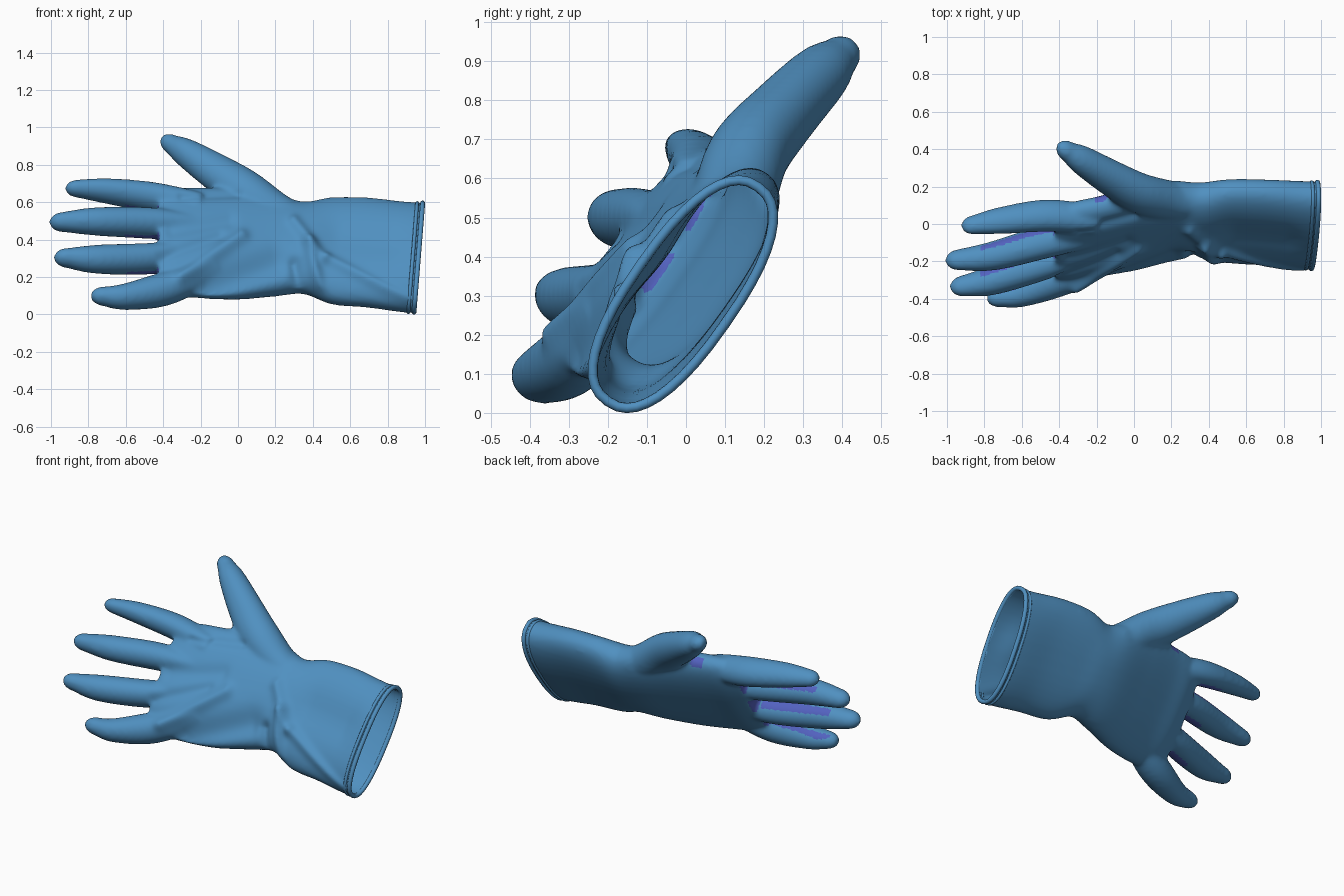
import bpy, bmesh, math
from mathutils import Vector

if "Cube" in bpy.data.objects:
    bpy.data.objects.remove(bpy.data.objects["Cube"])

A = math.radians(35)
W = Vector((0, math.sin(A), math.cos(A)))     # across the hand, little finger to thumb
F = Vector((0, -math.cos(A), math.sin(A)))    # out of the palm side
N = 40


def material(name, rgb):
    m = bpy.data.materials.new(name)
    m.diffuse_color = (*rgb, 1)
    m.use_nodes = True
    m.node_tree.nodes["Principled BSDF"].inputs["Base Color"].default_value = m.diffuse_color
    return m


blue = material("glove_blue", (0.08, 0.28, 0.53))
violet = material("violet_patch", (0.085, 0.12, 0.52))


def ring(c, u, v, a, b, power=2.0):
    """Super-ellipse around c with half axes a along u and b along v."""
    pts = []
    for i in range(N):
        t = 2 * math.pi * i / N
        ct, st = math.cos(t), math.sin(t)
        pts.append(c + u * a * math.copysign(abs(ct) ** (2 / power), ct)
                   + v * b * math.copysign(abs(st) ** (2 / power), st))
    return pts


def spline(keys, steps=6):
    """Catmull-Rom through tuples of numbers."""
    k = [keys[0]] + keys + [keys[-1]]
    out = []
    for i in range(1, len(k) - 2):
        for s in range(steps):
            t = s / steps
            out.append([0.5 * (2 * p1 + (p2 - p0) * t + (2 * p0 - 5 * p1 + 4 * p2 - p3) * t * t
                               + (3 * p1 - p0 - 3 * p2 + p3) * t ** 3)
                        for p0, p1, p2, p3 in zip(*k[i - 1:i + 3])])
    return out + [list(keys[-1])]


def loft(bm, rings):
    rows = [[bm.verts.new(p) for p in r] for r in rings]
    for r0, r1 in zip(rows, rows[1:]):
        for i in range(N):
            j = (i + 1) % N
            bm.faces.new((r0[i], r0[j], r1[j], r1[i]))
    bm.faces.new(rows[0][::-1])
    bm.faces.new(rows[-1])


def finger(bm, keys):
    """keys: x, y, z, half width, half thickness; the last key is the tip."""
    tip, r = Vector(keys[-1][:3]), keys[-1][3]
    d = (tip - Vector(keys[-2][:3])).normalized()
    keys = keys[:-1] + [(*(tip - d * r * 1.5), *keys[-1][3:])]
    path = spline(keys)
    rings = []
    for i, p in enumerate(path):
        a, b = path[max(i - 1, 0)], path[min(i + 1, len(path) - 1)]
        t = (Vector(b[:3]) - Vector(a[:3])).normalized()
        u = (W - t * W.dot(t)).normalized()
        v = t.cross(u)
        rings.append(ring(Vector(p[:3]), u, v, p[3], p[4]))
    for k in range(1, 7):                      # rounded fingertip
        q = k / 6.3 * math.pi / 2
        rings.append(ring(Vector(p[:3]) + t * r * 1.5 * math.sin(q), u, v,
                          p[3] * math.cos(q), p[4] * math.cos(q)))
    loft(bm, rings)


# Hand and cuff: x, centre y, centre z, half width, half thickness
SECTIONS = [(1.08, -0.01, 0.30, 0.335, 0.135), (0.90, -0.005, 0.306, 0.342, 0.132),
            (0.70, 0.008, 0.330, 0.342, 0.122), (0.50, 0.015, 0.340, 0.332, 0.12),
            (0.35, 0.02, 0.356, 0.28, 0.128), (0.20, 0.012, 0.37, 0.315, 0.126),
            (0.0, -0.033, 0.376, 0.347, 0.116), (-0.2, -0.08, 0.382, 0.348, 0.106),
            (-0.33, -0.10, 0.39, 0.335, 0.10), (-0.42, -0.115, 0.40, 0.29, 0.08)]
FINGERS = [
    [(-.2, .02, .58, .07, .08), (-.45, .045, .625, .076, .092), (-.7, .02, .66, .063, .078), (-.925, -.015, .678, .045, .055)],
    [(-.2, -.05, .46, .06, .08), (-.45, -.09, .487, .08, .092), (-.75, -.17, .497, .075, .08), (-1.01, -.2, .493, .052, .06)],
    [(-.2, -.12, .34, .06, .08), (-.45, -.2, .3, .08, .092), (-.75, -.3, .295, .077, .08), (-.985, -.345, .305, .052, .06)],
    [(-.12, -.2, .24, .06, .07), (-.38, -.29, .14, .09, .092), (-.6, -.37, .095, .07, .076), (-.79, -.405, .098, .052, .056)],
    # thumb
    [(.36, .11, .48, .08, .09), (.20, .125, .55, .105, .105), (.04, .16, .66, .116, .104),
     (-.12, .245, .763, .102, .092), (-.28, .343, .866, .076, .078), (-.41, .424, .943, .053, .056)],
]

bm = bmesh.new()
loft(bm, [ring(Vector(s[:3]), W, F, s[3], s[4], 2.4) for s in spline(SECTIONS)])
for f in FINGERS:
    finger(bm, f)
bmesh.ops.recalc_face_normals(bm, faces=bm.faces)
mesh = bpy.data.meshes.new("glove")
bm.to_mesh(mesh)
glove = bpy.data.objects.new("glove", mesh)
bpy.context.collection.objects.link(glove)
bpy.context.view_layer.objects.active = glove
glove.select_set(True)

# Fuse the parts into one skin
rm = glove.modifiers.new("fuse", 'REMESH')
rm.mode = 'VOXEL'
rm.voxel_size = 0.012
sm = glove.modifiers.new("soften", 'SMOOTH')
sm.factor, sm.iterations = 0.5, 12
for m in ("fuse", "soften"):
    bpy.ops.object.modifier_apply(modifier=m)

# Folds on the palm side: x0, z0, x1, z1, width, height
FOLDS = [(-.30, .20, .02, .42, .035, .025), (-.15, .15, .2, .28, .08, -.04),
         (.30, .50, .46, .30, .03, .022), (.38, .38, .43, .14, .035, .035),
         (.48, .30, .90, .08, .03, .02), (.55, .42, .80, .40, .10, -.02),
         (.30, .28, .32, .16, .03, -.03), (-.35, .45, -.05, .50, .04, -.014),
         (-.40, .31, -.1, .42, .03, -.012), (-.3, .63, 0, .64, .02, -.012)]
bm = bmesh.new()
bm.from_mesh(glove.data)
bm.normal_update()
for v in bm.verts:
    k = max(0, v.normal.dot(F))
    if k == 0:
        continue
    p, move = Vector((v.co.x, v.co.z)), 0
    for x0, z0, x1, z1, wid, amp in FOLDS:
        a, d = Vector((x0, z0)), Vector((x1 - x0, z1 - z0))
        t = min(1, max(0, (p - a).dot(d) / d.length_squared))
        move += amp * math.exp(-((p - a - d * t).length / wid) ** 2)
    v.co += F * move * k

# Slanted cuff opening
cut = Vector((1, 0, -0.08)).normalized()
bmesh.ops.bisect_plane(bm, geom=bm.verts[:] + bm.edges[:] + bm.faces[:], plane_co=(0.94, 0, 0),
                       plane_no=cut, clear_outer=True)
bm.normal_update()

# Violet patches on the facing sides and webs of the fingers, and beside the thumb
for f in bm.faces:
    c = f.calc_center_median()
    s = (c - Vector((0, -0.1, 0.385))).dot(W)
    n, nw, nf = f.normal, f.normal.dot(W), f.normal.dot(F)
    between = -0.36 < s < 0.29
    upper = nw > 0.85 and -0.45 < nf < (0.15 if c.z < 0.45 else 0.0) and -0.82 < c.x < -0.42
    lower = nw < -0.75 and -0.6 < nf < -0.05 and -0.6 < c.x < -0.42
    web = n.x < -0.7 and nf < 0.3 and -0.48 < c.x < -0.33
    thumb_web = nw > 0.6 and nf < 0.1 and abs(c.x + 0.17) < 0.04 and s > 0.3 and c.z < 0.71
    f.material_index = int(between and (upper or lower or web) or thumb_web)
    f.smooth = True
bm.to_mesh(glove.data)
bm.free()
glove.data.materials.append(blue)
glove.data.materials.append(violet)

# Thin rubber wall
so = glove.modifiers.new("wall", 'SOLIDIFY')
so.thickness, so.offset = 0.012, -1
bpy.ops.object.modifier_apply(modifier="wall")


# Rolled beads round the cuff
def bead(name, back, radius):
    cu = bpy.data.curves.new(name, 'CURVE')
    cu.dimensions = '3D'
    cu.bevel_depth, cu.bevel_resolution = radius, 3
    sp = cu.splines.new('POLY')
    pts = ring(Vector((0, -0.008, 0.304)), W, F, 0.335, 0.132, 2.4)
    sp.points.add(N - 1)
    for q, p in zip(sp.points, pts):
        q.co = (0.94 + 0.08 * p.z - back, p.y, p.z, 1)
    sp.use_cyclic_u = True
    ob = bpy.data.objects.new(name, cu)
    bpy.context.collection.objects.link(ob)
    bpy.ops.object.select_all(action='DESELECT')
    ob.select_set(True)
    bpy.context.view_layer.objects.active = ob
    bpy.ops.object.convert(target='MESH')
    ob = bpy.context.object
    ob.data.materials.clear()
    ob.data.materials.append(blue)
    bpy.ops.object.shade_smooth()


bead("cuff_rim", 0.0, 0.013)
bead("cuff_roll", 0.03, 0.01)
